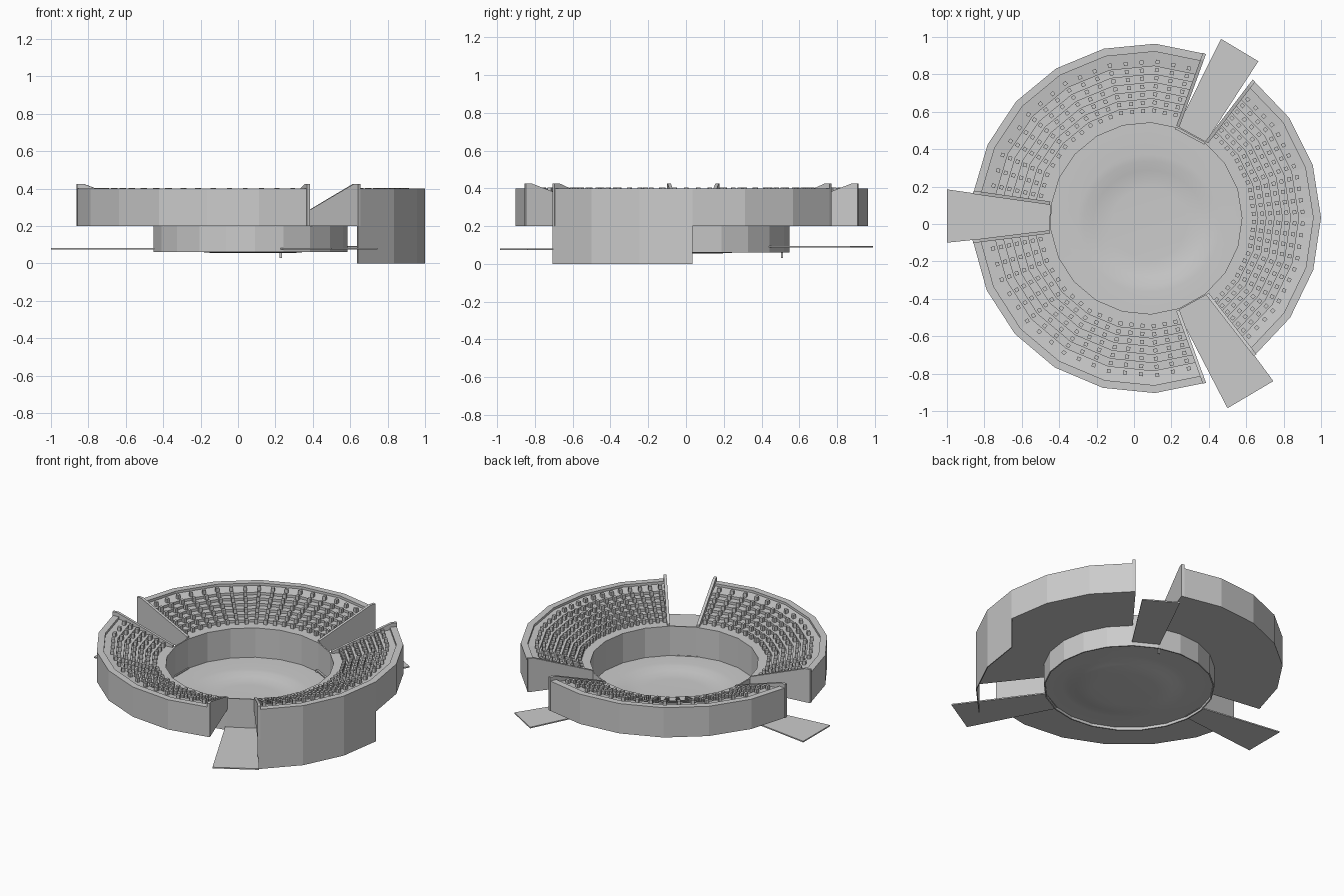
import bpy, bmesh
from math import sin, cos, radians, pi
from mathutils import Matrix, Vector

if "Cube" in bpy.data.objects:
    bpy.data.objects.remove(bpy.data.objects["Cube"])

CX, CY = 0.065, 0.03
SECTORS = [(70, 172, 17), (187, 290, 17), (308, 412.5, 24)]   # start, end, seats per row
SEG = 6
R_IN, R_OUT = 0.52, 0.935
ROW0, PITCH, ROWS = 0.575, 0.0437, 7
RISE, Z0 = 0.0165, 0.275


def pt(r, a, z):
    return Vector((CX + r * cos(radians(a)), CY + r * sin(radians(a)), z))


def make(name, bm, smooth=False):
    bmesh.ops.recalc_face_normals(bm, faces=bm.faces[:])
    me = bpy.data.meshes.new(name)
    bm.to_mesh(me)
    bm.free()
    ob = bpy.data.objects.new(name, me)
    bpy.context.collection.objects.link(ob)
    if smooth:
        for p in me.polygons:
            p.use_smooth = True
    return ob


def sweep(name, profile, angles, closed=False):
    """Carry a closed (r, z) profile round the listed angles."""
    bm = bmesh.new()
    rings = [[bm.verts.new(pt(r, a, z)) for r, z in profile] for a in angles]
    n = len(profile)
    for k in range(len(rings) if closed else len(rings) - 1):
        A, B = rings[k], rings[(k + 1) % len(rings)]
        for i in range(n):
            j = (i + 1) % n
            bm.faces.new((A[i], A[j], B[j], B[i]))
    if not closed:
        bm.faces.new(rings[0])
        bm.faces.new(rings[-1])
    return make(name, bm)


def prism(name, bottom, offset):
    """Extrude a flat outline along a vector."""
    bm = bmesh.new()
    a = [bm.verts.new(p) for p in bottom]
    b = [bm.verts.new(Vector(p) + Vector(offset)) for p in bottom]
    bm.faces.new(a)
    bm.faces.new(b)
    n = len(a)
    for i in range(n):
        j = (i + 1) % n
        bm.faces.new((a[i], a[j], b[j], b[i]))
    return make(name, bm)


# stepped cross-section of the stands
stand = [(R_IN, 0.2), (R_OUT, 0.2), (R_OUT, 0.4), (0.893, 0.4),
         (0.893, Z0 + RISE * (ROWS - 1) + 0.01)]
for i in reversed(range(ROWS)):
    r, z = ROW0 + PITCH * i - PITCH / 2, Z0 + RISE * i
    stand += [(r, z), (r, z - RISE)] if i else [(r, z)]
stand += [(R_IN, Z0)]

all_angles = []
for n, (a0, a1, seats) in enumerate(SECTORS):
    step = (a1 - a0) / SEG
    angles = [a0 + step * i for i in range(SEG + 1)]
    all_angles += angles
    sweep(f"stand_{n}", stand, angles)

    # rows of seats following the flat facets
    bm = bmesh.new()
    for row in range(ROWS):
        z = Z0 + RISE * row
        for s in range(seats):
            a = a0 + (a1 - a0) * (s + 0.7) / (seats + 0.4)
            local = (a - a0) % step - step / 2
            r = (ROW0 + PITCH * row) * cos(radians(step / 2)) / cos(radians(local))
            m = (Matrix.Translation(pt(r + 0.004, a, z + 0.014))
                 @ Matrix.Rotation(radians(a - local), 4, 'Z')
                 @ Matrix.Diagonal((0.02, 0.021, 0.03, 1)))
            bmesh.ops.create_cube(bm, size=1, matrix=m)
    make(f"seats_{n}", bm)

    # sloping parapet wall at each end of the stand
    for side, a, sgn in (("start", a0, 1), ("end", a1, -1)):
        outline = [(R_IN, 0.2), (R_OUT, 0.2), (R_OUT, 0.425), (0.9, 0.425), (R_IN, 0.287)]
        t = radians(a)
        off = Vector((-sin(t), cos(t), 0)) * 0.018 * sgn
        prism(f"parapet_{n}_{side}", [pt(r, a, z) for r, z in outline], off)

# arena wall, closed across the entrances
sweep("arena_wall", [(0.512, 0.06), (R_IN, 0.06), (R_IN, Z0), (0.512, Z0)],
      all_angles, closed=True)

# outer wall that reaches the ground on the front right
a0, a1, _ = SECTORS[2]
sweep("ground_wall", [(R_OUT - 0.006, 0), (R_OUT, 0), (R_OUT, 0.21), (R_OUT - 0.006, 0.21)],
      [a0 + (a1 - a0) / SEG * i for i in range(4)])

# arena floor with a shallow dish
bm = bmesh.new()
rings = []
N = len(all_angles) * 2
rim = []
for i, a in enumerate(all_angles):
    b = all_angles[(i + 1) % len(all_angles)]
    p, q = pt(0.516, a, 0), pt(0.516, b, 0)
    rim += [p, (p + q) / 2]
rings.append([bm.verts.new((p.x, p.y, 0.078)) for p in rim])
for r, z in [(0.385, 0.078), (0.35, 0.075), (0.3, 0.066), (0.25, 0.058), (0.2, 0.056)]:
    ring = []
    for p in rim:
        d = Vector((p.x - CX, p.y - CY))
        d.normalize()
        ring.append(bm.verts.new((0.08 + d.x * r, 0.003 + d.y * r * 0.95, z)))
    rings.append(ring)
for A, B in zip(rings, rings[1:]):
    for i in range(N):
        j = (i + 1) % N
        bm.faces.new((A[i], A[j], B[j], B[i]))
bm.faces.new(rings[-1])
make("arena_floor", bm, smooth=True)

# entrance ramps through the three gaps
RAMPS = {
    "ramp_left": (0.076, [(-1, 0.185), (-1, -0.10), (-0.435, -0.04), (-0.435, 0.105)]),
    "ramp_back": (0.086, [(0.465, 0.99), (0.665, 0.87), (0.375, 0.425), (0.225, 0.505)]),
    "ramp_front": (0.074, [(0.5, -0.985), (0.745, -0.84), (0.395, -0.365), (0.225, -0.455)]),
}
for name, (z, pts) in RAMPS.items():
    prism(name, [(x, y, z) for x, y in pts], (0, 0, 0.008))

# small post under the back ramp
bm = bmesh.new()
bmesh.ops.create_cube(bm, size=1, matrix=Matrix.Translation((0.228, 0.508, 0.06))
                      @ Matrix.Diagonal((0.012, 0.01, 0.06, 1)))
make("ramp_post", bm)
